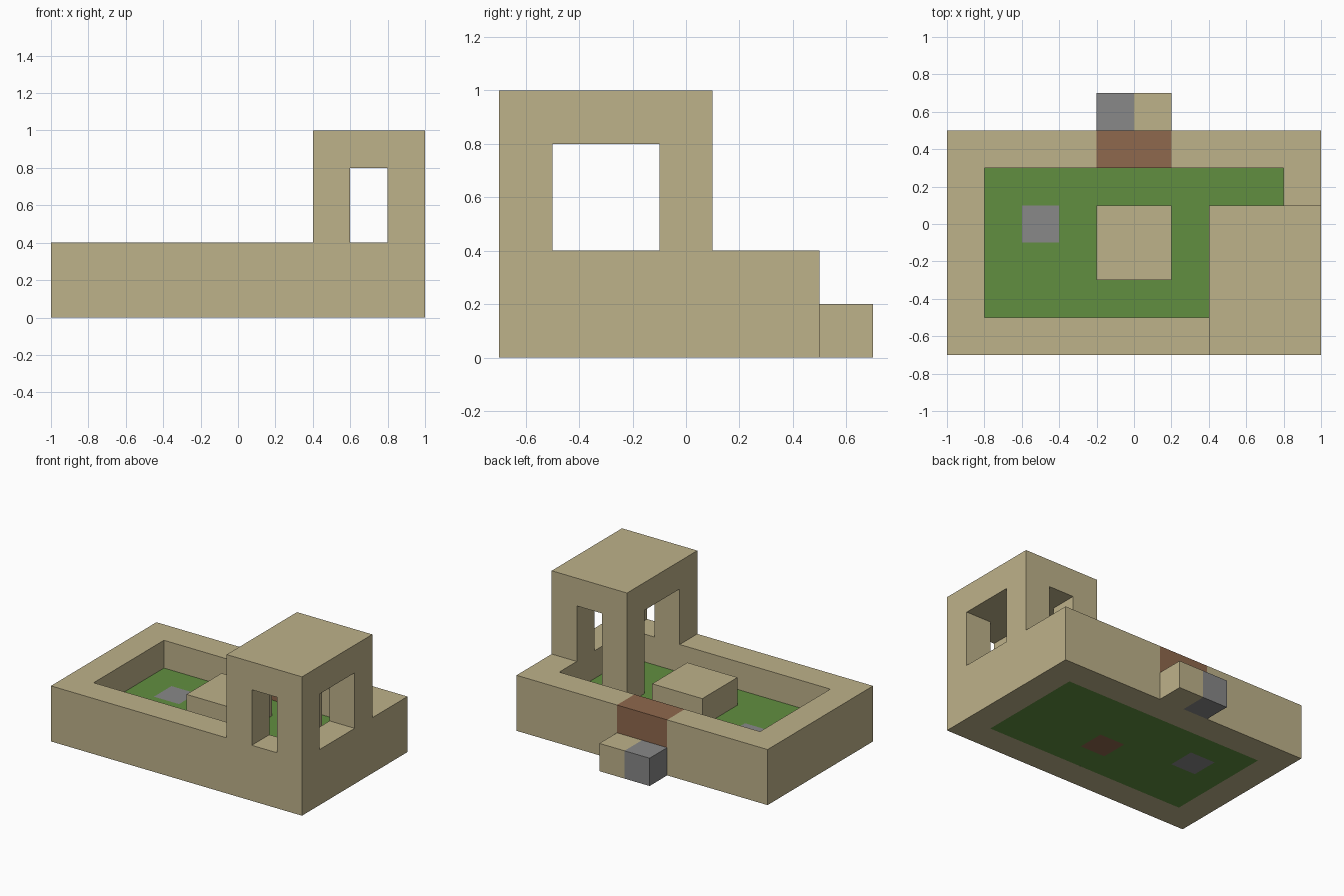
import bpy
import bmesh
from mathutils import Matrix, Vector

cube = bpy.data.objects.get("Cube")
if cube:
    bpy.data.objects.remove(cube, do_unlink=True)


def make_material(name, rgb):
    mat = bpy.data.materials.new(name)
    mat.use_nodes = True
    color = (*rgb, 1)
    mat.diffuse_color = color
    mat.node_tree.nodes["Principled BSDF"].inputs["Base Color"].default_value = color
    return mat


SAND = make_material("sandstone", (0.515, 0.445, 0.254))
GRASS = make_material("grass", (0.120, 0.275, 0.051))
STONE = make_material("grey_stone", (0.246, 0.246, 0.246))
WOOD = make_material("brown_wood", (0.275, 0.138, 0.074))


def add_object(name, bm, *mats):
    mesh = bpy.data.meshes.new(name)
    bm.to_mesh(mesh)
    bm.free()
    for mat in mats:
        mesh.materials.append(mat)
    obj = bpy.data.objects.new(name, mesh)
    bpy.context.collection.objects.link(obj)
    return obj


def box(name, low, high, mat=SAND):
    """Box between two opposite corners."""
    low, high = Vector(low), Vector(high)
    bm = bmesh.new()
    bmesh.ops.create_cube(bm, size=1, matrix=Matrix.Translation((low + high) / 2)
                          @ Matrix.Diagonal((*(high - low), 1)))
    return add_object(name, bm, mat)


def apply_modifier(obj, mod):
    with bpy.context.temp_override(object=obj, active_object=obj):
        bpy.ops.object.modifier_apply(modifier=mod.name)


def cut(obj, low, high):
    """Remove a box-shaped volume from an object."""
    cutter = box("cutter", low, high)
    cutter.hide_render = True
    mod = obj.modifiers.new("cut", "BOOLEAN")
    mod.operation, mod.solver, mod.object = "DIFFERENCE", "EXACT", cutter
    apply_modifier(obj, mod)
    bpy.data.objects.remove(cutter, do_unlink=True)


# Outer wall ring with a notch for the gate
wall = box("courtyard_wall", (-1, -0.7, 0), (1, 0.5, 0.4))
cut(wall, (-0.8, -0.5, -1), (0.8, 0.3, 1))
cut(wall, (-0.2, 0.2, 0.2), (0.2, 0.6, 1))
box("wooden_gate", (-0.2, 0.3, 0.2), (0.2, 0.5, 0.4), WOOD)

# Entrance step, half sandstone and half stone
box("entrance_step", (0, 0.5, 0), (0.2, 0.7, 0.2))
box("stone_step", (-0.2, 0.5, 0), (0, 0.7, 0.2), STONE)

# Lawn slab of square tiles, one of stone and one of wood
bm = bmesh.new()
bmesh.ops.create_grid(bm, x_segments=8, y_segments=4, size=1,
                      matrix=Matrix.Translation((0, -0.1, 0.2))
                      @ Matrix.Diagonal((0.8, 0.4, 1, 1)))
special_tiles = {1: Vector((-0.5, 0, 0.2)), 2: Vector((0.1, -0.2, 0.2))}
for face in bm.faces:
    for index, spot in special_tiles.items():
        if (face.calc_center_median() - spot).length < 0.05:
            face.material_index = index
lawn = add_object("lawn", bm, GRASS, STONE, WOOD)
slab = lawn.modifiers.new("slab", "SOLIDIFY")
slab.thickness, slab.offset = 0.2, -1
apply_modifier(lawn, slab)

# Block in the middle of the courtyard
box("courtyard_block", (-0.2, -0.3, 0.2), (0.2, 0.1, 0.4))

# Corner tower, open through both directions
tower = box("corner_tower", (0.4, -0.7, 0.4), (1, 0.1, 1))
cut(tower, (0.6, -1, 0.3), (0.8, 1, 0.8))
cut(tower, (0, -0.5, 0.3), (2, -0.1, 0.8))
box("tower_inner_post", (0.4, -0.1, 0.2), (0.6, 0.1, 0.4))
